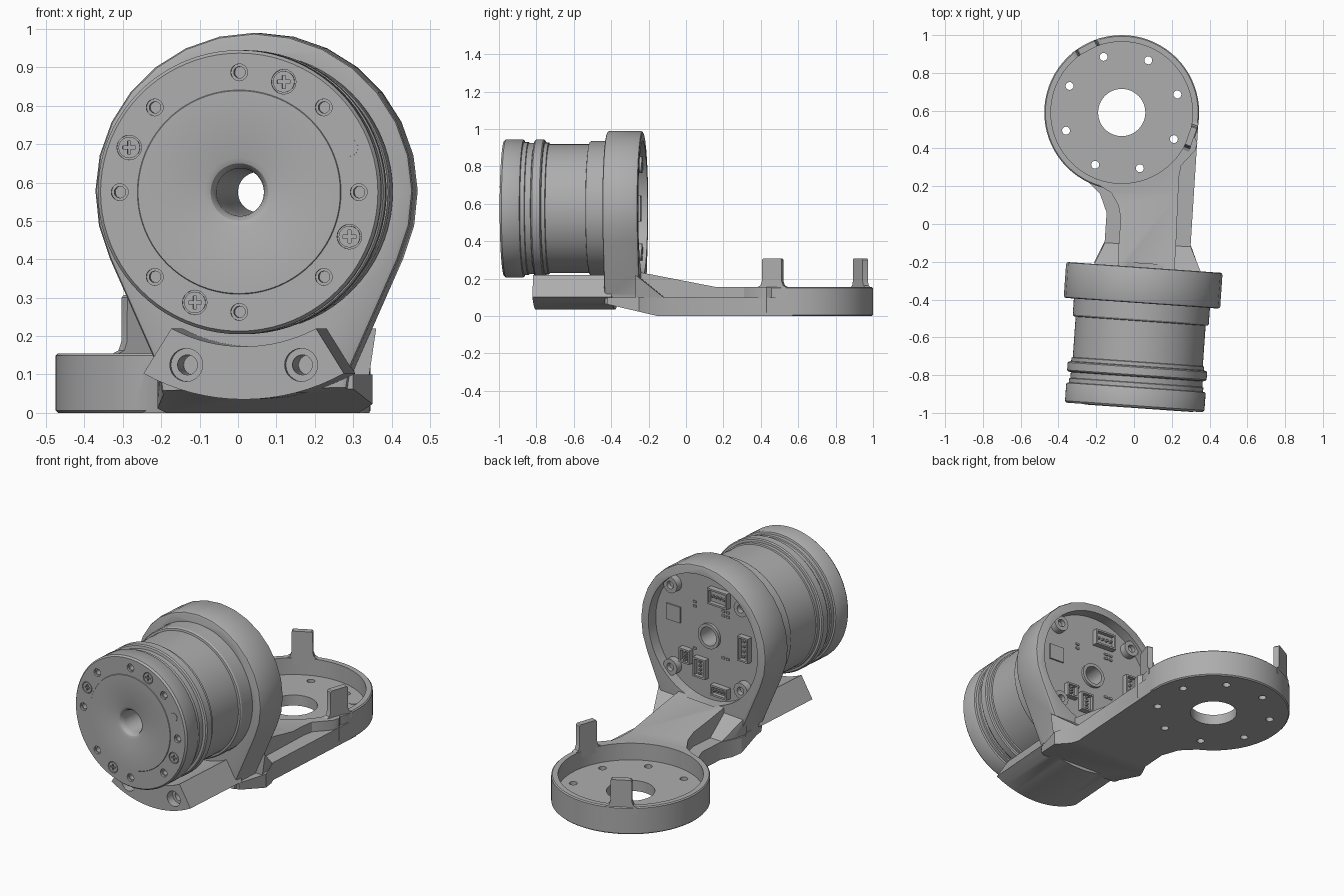
import bpy, bmesh, math
from mathutils import Matrix, Vector

cube = bpy.data.objects.get("Cube")
if cube:
    bpy.data.objects.remove(cube, do_unlink=True)

grey = bpy.data.materials.new("plain grey")
grey.use_nodes = True
COL = (0.42, 0.42, 0.42, 1)
grey.diffuse_color = COL
grey.node_tree.nodes["Principled BSDF"].inputs["Base Color"].default_value = COL

# Drive frame: origin at the back of the cradle, local -Y runs forward along the axis
DRIVE = Matrix.Translation((0.055, -0.23, 0.575)) @ Matrix.Rotation(math.radians(-4), 4, 'Z')
DISC = Vector((-0.065, 0.59))
WORLD = Matrix.Identity(4)


def finish(name, bm, matrix=WORLD):
    bmesh.ops.recalc_face_normals(bm, faces=bm.faces)
    bm.transform(matrix)
    mesh = bpy.data.meshes.new(name)
    bm.to_mesh(mesh)
    bm.free()
    mesh.materials.append(grey)
    ob = bpy.data.objects.new(name, mesh)
    bpy.context.collection.objects.link(ob)
    return ob


def prism(name, loops, a, b, axis='Y', matrix=WORLD):
    """Extrude one or more 2D outlines from a to b along an axis."""
    place = {'X': lambda u, v, w: (w, u, v), 'Y': lambda u, v, w: (u, w, v),
             'Z': lambda u, v, w: (u, v, w)}[axis]
    bm = bmesh.new()
    for pts in loops:
        low = [bm.verts.new(place(u, v, a)) for u, v in pts]
        high = [bm.verts.new(place(u, v, b)) for u, v in pts]
        bm.faces.new(low)
        bm.faces.new(high)
        for i in range(len(pts)):
            j = (i + 1) % len(pts)
            bm.faces.new((low[i], low[j], high[j], high[i]))
    return finish(name, bm, matrix)


def arc(r, start, end, n, c=(0, 0)):
    return [(c[0] + r * math.cos(t), c[1] + r * math.sin(t))
            for t in (math.radians(start + (end - start) * i / n) for i in range(n + 1))]


def circle(c, r, n=24):
    return arc(r, 0, 360, n, c)[:-1]


def ring_of(c, radius, angles):
    return [arc(radius, a, a, 1, c)[0] for a in angles]


def rect(x, z, w, h):
    return [(x - w / 2, z - h / 2), (x + w / 2, z - h / 2), (x + w / 2, z + h / 2), (x - w / 2, z + h / 2)]


def activate(ob):
    bpy.ops.object.select_all(action='DESELECT')
    bpy.context.view_layer.objects.active = ob
    ob.select_set(True)


def apply_mod(ob, kind, **settings):
    mod = ob.modifiers.new(kind, kind)
    for key, value in settings.items():
        setattr(mod, key, value)
    activate(ob)
    bpy.ops.object.modifier_apply(modifier=mod.name)


def combine(ob, tool, operation):
    apply_mod(ob, 'BOOLEAN', object=tool, operation=operation, solver='EXACT')
    bpy.data.objects.remove(tool, do_unlink=True)


def smooth(ob):
    activate(ob)
    bpy.ops.object.shade_smooth_by_angle(angle=math.radians(30))


# Bracket: low ledge of the arm
frame = prism("bracket", [[(-0.26, 0.24), (-0.18, 0.16), (-0.145, 0.06), (-0.155, -0.09),
                           (-0.21, -0.2), (-0.19, -0.4), (0.30, -0.42), (0.35, -0.25),
                           (0.30, -0.11), (0.343, 0.57), (0, 0.6)]], 0, 0.1, 'Z')
# Raised web with a sloping top
web = prism("web", [[(-0.09, -0.3), (-0.08, -0.09), (-0.07, 0.03), (-0.083, 0.1), (-0.12, 0.165),
                     (-0.2, 0.215), (-0.1, 0.4), (0.3, 0.5), (0.336, 0.43), (0.325, 0.39),
                     (0.25, 0.31), (0.238, 0.25), (0.222, -0.12), (0.21, -0.3)]], 0.02, 0.3, 'Z')
combine(web, prism("slope", [[(-0.4, 0.264), (0.16, 0.155), (0.6, 0.155), (0.6, 0.5), (-0.4, 0.5)]],
                   -1, 1, 'X'), 'DIFFERENCE')
combine(frame, web, 'UNION')

# Gusset that flares from the arm up to the cradle
bm = bmesh.new()
for p in ((-0.155, -0.1, 0.02), (0.3, -0.12, 0.02), (-0.155, -0.1, 0.1), (0.3, -0.12, 0.1),
          (-0.2, -0.24, 0.02), (0.33, -0.27, 0.02), (-0.225, -0.24, 0.22), (0.36, -0.27, 0.22)):
    bm.verts.new(p)
bmesh.ops.convex_hull(bm, input=bm.verts)
combine(frame, finish("gusset", bm), 'UNION')

# Cradle ring with tangent sides running down to the arm
cradle = prism("cradle", [arc(0.415, -25, 205, 18) + [(-0.25, -0.46), (-0.235, -0.56),
                                                     (0.235, -0.56), (0.25, -0.46)]], -0.19, 0, 'Y', DRIVE)
apply_mod(cradle, 'BEVEL', width=0.012, segments=2, limit_method='ANGLE', angle_limit=math.radians(60))
combine(frame, cradle, 'UNION')
combine(frame, prism("bore", [circle((0, 0), 0.362, 72)], -0.3, 0.02, 'Y', DRIVE), 'DIFFERENCE')
combine(frame, prism("underside", [[(-0.13, -0.005), (-0.5, 0.081), (-0.5, -0.1), (-0.13, -0.1)]],
                     -1, 1, 'X'), 'DIFFERENCE')

# Curved mounting block under the drive, with counterbored holes
block = prism("block", [arc(0.402, -118, -62, 16) + arc(0.54, -61, -119, 16)], -0.575, -0.15, 'Y', DRIVE)
for r, depth in ((0.043, -0.53), (0.026, -0.3)):
    combine(block, prism("holes", [circle((x, -0.45), r) for x in (-0.15, 0.15)],
                         -0.7, depth, 'Y', DRIVE), 'DIFFERENCE')
combine(frame, block, 'UNION')

# Round tray at the end of the arm
tray = prism("tray", [circle(DISC, 0.41, 72)], 0, 0.155, 'Z')
apply_mod(tray, 'BEVEL', width=0.006, segments=1, limit_method='ANGLE', angle_limit=math.radians(60))
combine(frame, tray, 'UNION')
combine(frame, prism("cavity", [circle(DISC, 0.375, 72)], 0.06, 0.4, 'Z'), 'DIFFERENCE')
holes = [circle(p, 0.021, 16) for p in ring_of(DISC, 0.31, range(18, 378, 45))]
combine(frame, prism("holes", holes + [circle(DISC, 0.125, 48)], -0.1, 0.2, 'Z'), 'DIFFERENCE')
smooth(frame)
prism("tray_dimple", [circle(DISC + Vector((0.235, 0.205)), 0.024)], 0.055, 0.062, 'Z')

# Two upright tabs on the tray rim
for side, angle in (("rear", 118), ("side", -19)):
    half = [(0.08, 0.12), (0.08, 0.155), (0.064, 0.163), (0.056, 0.185), (0.055, 0.3), (0.049, 0.307)]
    m = (Matrix.Translation((DISC.x, DISC.y, 0)) @ Matrix.Rotation(math.radians(angle - 90), 4, 'Z'))
    smooth(prism(side + "_tab", [half + [(-x, z) for x, z in reversed(half)]], 0.372, 0.404, 'Y', m))

# Drive body: turned profile of (radius, distance forward)
profile = [(0.052, 0.045), (0.07, 0.045), (0.07, 0.06), (0.361, 0.06), (0.361, 0.275), (0.356, 0.283),
           (0.345, 0.285), (0.345, 0.5), (0.352, 0.503), (0.352, 0.522), (0.364, 0.524), (0.37, 0.53),
           (0.37, 0.57), (0.364, 0.577), (0.35, 0.58), (0.35, 0.61), (0.356, 0.613), (0.356, 0.635),
           (0.366, 0.638), (0.37, 0.645), (0.37, 0.733), (0.362, 0.743), (0.266, 0.743), (0.264, 0.746),
           (0.09, 0.746), (0.075, 0.74), (0.066, 0.728), (0.062, 0.71), (0.06, 0.4)]
bm = bmesh.new()
verts = [bm.verts.new((r, -s, 0)) for r, s in profile]
edges = [bm.edges.new((verts[i - 1], verts[i])) for i in range(len(verts))]
bmesh.ops.spin(bm, geom=verts + edges, axis=(0, 1, 0), cent=(0, 0, 0),
               angle=math.tau, steps=80, use_merge=True)
bmesh.ops.remove_doubles(bm, verts=bm.verts, dist=0.0001)
drive = finish("drive_body", bm, DRIVE)
bolts = ring_of((0, 0), 0.312, range(0, 360, 45))
screws = ring_of((0, 0), 0.31, (68, 158, 248, 338))
for name, pts, r, depth in (("sinks", bolts, 0.022, 0.732), ("threads", bolts, 0.015, 0.69),
                            ("seats", screws, 0.032, 0.734)):
    combine(drive, prism(name, [circle(p, r, 20) for p in pts], -0.8, -depth, 'Y', DRIVE), 'DIFFERENCE')
smooth(drive)

# Cross-head screws and the plain plug on the front flange
heads = prism("front_screws", [circle(p, 0.028, 20) for p in screws], -0.742, -0.73, 'Y', DRIVE)
for w, h in ((0.034, 0.008), (0.008, 0.034)):
    combine(heads, prism("slots", [rect(x, z, w, h) for x, z in screws], -0.8, -0.735, 'Y', DRIVE),
            'DIFFERENCE')
prism("front_plug", [circle(ring_of((0, 0), 0.31, [22])[0], 0.023)], -0.746, -0.73, 'Y', DRIVE)

# Screw bosses inside the rear recess
corners = ring_of((0, 0), 0.33, range(45, 405, 90))
bosses = prism("rear_bosses", [circle(p, 0.045) for p in corners], -0.07, -0.02, 'Y', DRIVE)
combine(bosses, prism("holes", [circle(p, 0.022, 16) for p in corners], -0.045, 0.1, 'Y', DRIVE),
        'DIFFERENCE')
smooth(bosses)

# Circuit board sockets, each with a hollow mouth and pins
for i, (x, z, w, h) in enumerate(((-0.07, 0.24, 0.13, 0.09), (-0.24, 0, 0.07, 0.14), (-0.08, -0.29, 0.11, 0.06),
                                  (0.05, -0.19, 0.08, 0.11), (0.15, -0.15, 0.07, 0.08))):
    socket = prism("board_socket_%d" % (i + 1), [rect(x, z, w, h)], -0.065, -0.028, 'Y', DRIVE)
    combine(socket, prism("mouth", [rect(x, z, w - 0.02, h - 0.02)], -0.05, 0.1, 'Y', DRIVE), 'DIFFERENCE')
    step = Vector((w, 0)) if w > h else Vector((0, h))
    prism("socket_pins_%d" % (i + 1), [rect(*(Vector((x, z)) + step * k * 0.2), 0.01, 0.01)
                                       for k in (-1.5, -0.5, 0.5, 1.5)], -0.055, -0.033, 'Y', DRIVE)
prism("board_chip", [rect(0.24, 0.06, 0.09, 0.09)], -0.065, -0.052, 'Y', DRIVE)
prism("board_parts", [rect(x, z, 0.02, 0.012) for x in (-0.12, -0.09, 0.1) for z in (0.14, 0.165, -0.1)],
      -0.065, -0.054, 'Y', DRIVE)
